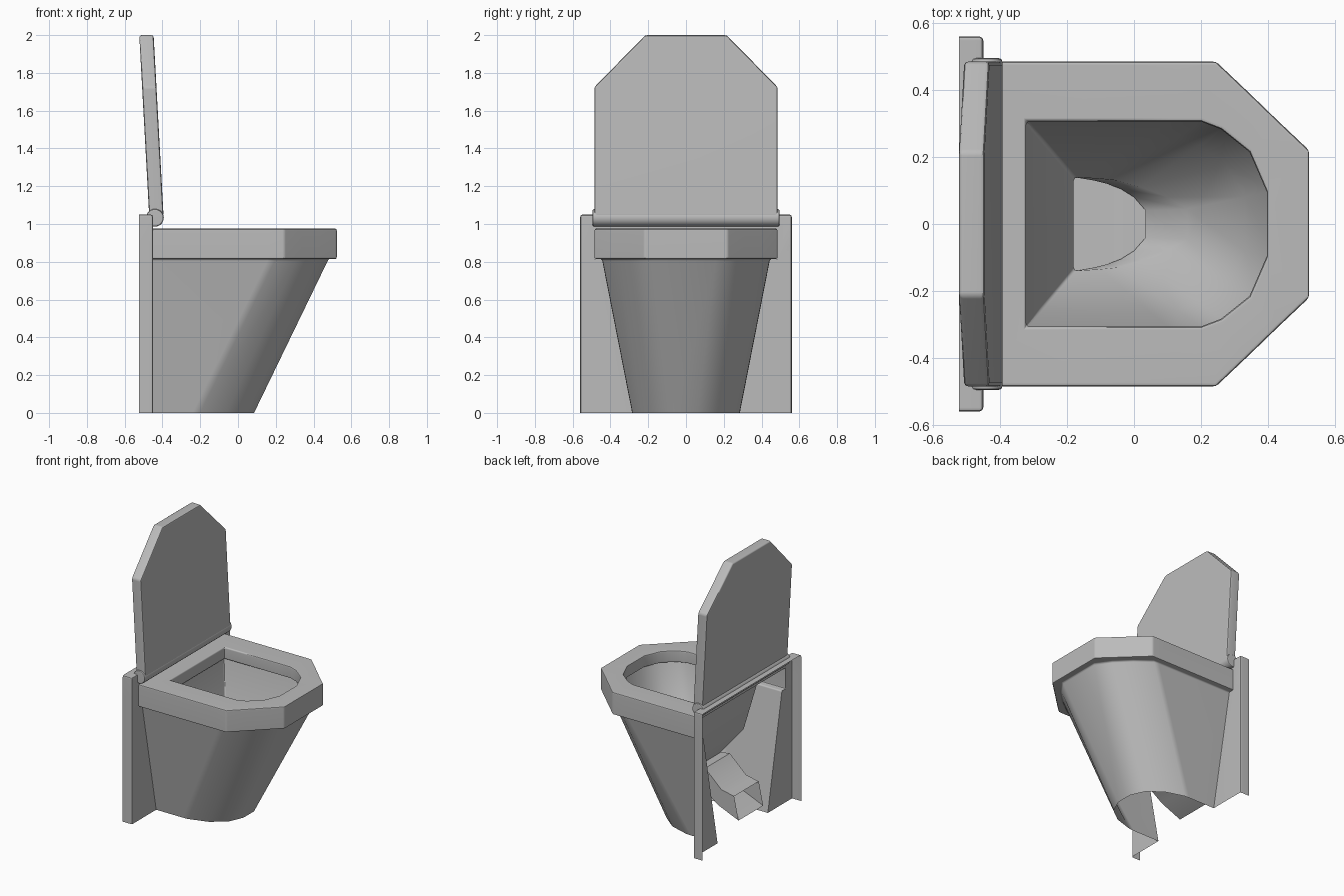
import bpy, bmesh
from math import radians

old = bpy.data.objects.get("Cube")
if old:
    bpy.data.objects.remove(old, do_unlink=True)

GREY = (0.5, 0.5, 0.5, 1.0)
grey = bpy.data.materials.new("plain_grey")
grey.use_nodes = True
grey.diffuse_color = GREY
grey.node_tree.nodes["Principled BSDF"].inputs["Base Color"].default_value = GREY


def finish(obj, bevel=0.0, angle=40):
    """Assign the colour, round the sharp edges and smooth the rest."""
    obj.data.materials.clear()
    obj.data.materials.append(grey)
    bpy.ops.object.select_all(action="DESELECT")
    obj.select_set(True)
    bpy.context.view_layer.objects.active = obj
    if bevel:
        mod = obj.modifiers.new("soft_edges", "BEVEL")
        mod.width = bevel
        mod.segments = 2
        mod.limit_method = "ANGLE"
        mod.angle_limit = radians(40)
        bpy.ops.object.modifier_apply(modifier=mod.name)
    bpy.ops.object.shade_smooth_by_angle(angle=radians(angle))
    if bevel:
        weighted = obj.modifiers.new("flat_faces", "WEIGHTED_NORMAL")
        weighted.keep_sharp = True


def loft(name, rings, open_bands=0, caps=False, bevel=0.0):
    """Skin a row of equally long point rings; the first open_bands stay unclosed."""
    bm = bmesh.new()
    rows = [[bm.verts.new(p) for p in ring] for ring in rings]
    n = len(rows[0])
    for k, (a, b) in enumerate(zip(rows, rows[1:])):
        for i in range(n - 1 if k < open_bands else n):
            j = (i + 1) % n
            bm.faces.new((a[i], a[j], b[j], b[i]))
    if caps:
        bm.faces.new(rows[0])
        bm.faces.new(rows[-1])
    bmesh.ops.recalc_face_normals(bm, faces=bm.faces[:])
    mesh = bpy.data.meshes.new(name)
    bm.to_mesh(mesh)
    bm.free()
    obj = bpy.data.objects.new(name, mesh)
    bpy.context.collection.objects.link(obj)
    finish(obj, bevel)


def mirrored(half):
    """Half outline in the +second axis, mirrored into a full path."""
    return [(x, -y) for x, y in half] + [(x, y) for x, y in reversed(half)]


def at(outline, z):
    return [(x, y, z) for x, y in outline]


def blend(a, b, t):
    return [(p[0] + (q[0] - p[0]) * t, p[1] + (q[1] - p[1]) * t) for p, q in zip(a, b)]


# Plan outlines
BACK, RIM_LOW, LIP, RIM_TOP = -0.45, 0.815, 0.89, 0.975
foot = mirrored([(BACK, 0.285), (-0.24, 0.285), (-0.2, 0.283), (-0.06, 0.24),
                 (0.04, 0.16), (0.085, 0.06)])
waist = mirrored([(BACK, 0.445), (0.16, 0.445), (0.2, 0.443), (0.31, 0.36),
                  (0.41, 0.26), (0.48, 0.16)])
rim = mirrored([(BACK, 0.485), (0.16, 0.485), (0.245, 0.485), (0.34, 0.395),
                (0.43, 0.308), (0.523, 0.22)])
hole = mirrored([(-0.322, 0.306), (0.1, 0.306), (0.2, 0.306), (0.26, 0.283),
                 (0.345, 0.215), (0.397, 0.095)])
drain = mirrored([(-0.18, 0.14), (-0.1, 0.135), (-0.05, 0.13), (0.02, 0.11),
                  (0.1, 0.08), (0.16, 0.045)])
throat = mirrored([(-0.18, 0.14), (-0.12, 0.13), (-0.08, 0.12), (-0.04, 0.105),
                   (0.0, 0.08), (0.035, 0.04)])

# Bowl as one folded shell: body, hollow seat rim, undercut lip, then the funnel; open at the back
loft("bowl_shell", [at(foot, 0), at(waist, RIM_LOW), at(rim, RIM_LOW), at(rim, RIM_TOP),
                    at(hole, RIM_TOP), at(hole, LIP), at(blend(hole, drain, -0.14), LIP),
                    at(blend(hole, drain, 0.28), 0.57), at(drain, 0.42), at(throat, 0.33)],
     open_bands=3, bevel=0.012)

# Square waste pipe, given as upper and lower points (x, z) of each section
W = 0.14
sections = [((-0.18, 0.42), (0.04, 0.325)), ((-0.25, 0.43), (-0.2, 0.3)),
            ((-0.38, 0.31), (-0.36, 0.19)), ((-0.48, 0.29), (-0.515, 0.125))]
loft("waste_pipe", [[(t[0], -W, t[1]), (t[0], W, t[1]), (b[0], W, b[1]), (b[0], -W, b[1])]
                    for t, b in sections])

# Folded mounting frame, cut out along the body and rim
SIDE, TOP, FRAME_BACK = 0.56, 1.05, -0.523
outer = [(SIDE, 0), (SIDE, 0.8), (SIDE, 0.9), (SIDE, TOP)]
cutout = [(0.285, 0), (0.445, RIM_LOW), (0.485, RIM_LOW), (0.485, 0.965)]


def frame_path(x, half):
    path = [(x, -y, z) for y, z in half]
    return path + [(x, y, z) for y, z in reversed(half)]


loft("back_frame", [frame_path(FRAME_BACK, outer), frame_path(BACK, outer),
                    frame_path(BACK, cutout)], open_bands=2, bevel=0.012)

# Raised lid, leaning back slightly
lid = [(-0.485, 1.04), (-0.485, 1.725), (-0.215, 2.0), (0.215, 2.0), (0.485, 1.725), (0.485, 1.04)]


def lean(z):
    return -0.47 - 0.055 * (z - 1.04)


loft("lid", [[(lean(z) + dx, y, z) for y, z in lid] for dx in (0.0, 0.076)], caps=True, bevel=0.012)

# Hinge bar
bpy.ops.mesh.primitive_cylinder_add(vertices=20, radius=0.047, depth=0.99,
                                    location=(-0.44, 0, 1.033), rotation=(radians(90), 0, 0))
hinge = bpy.context.object
hinge.name = "hinge_bar"
finish(hinge, bevel=0.01)
